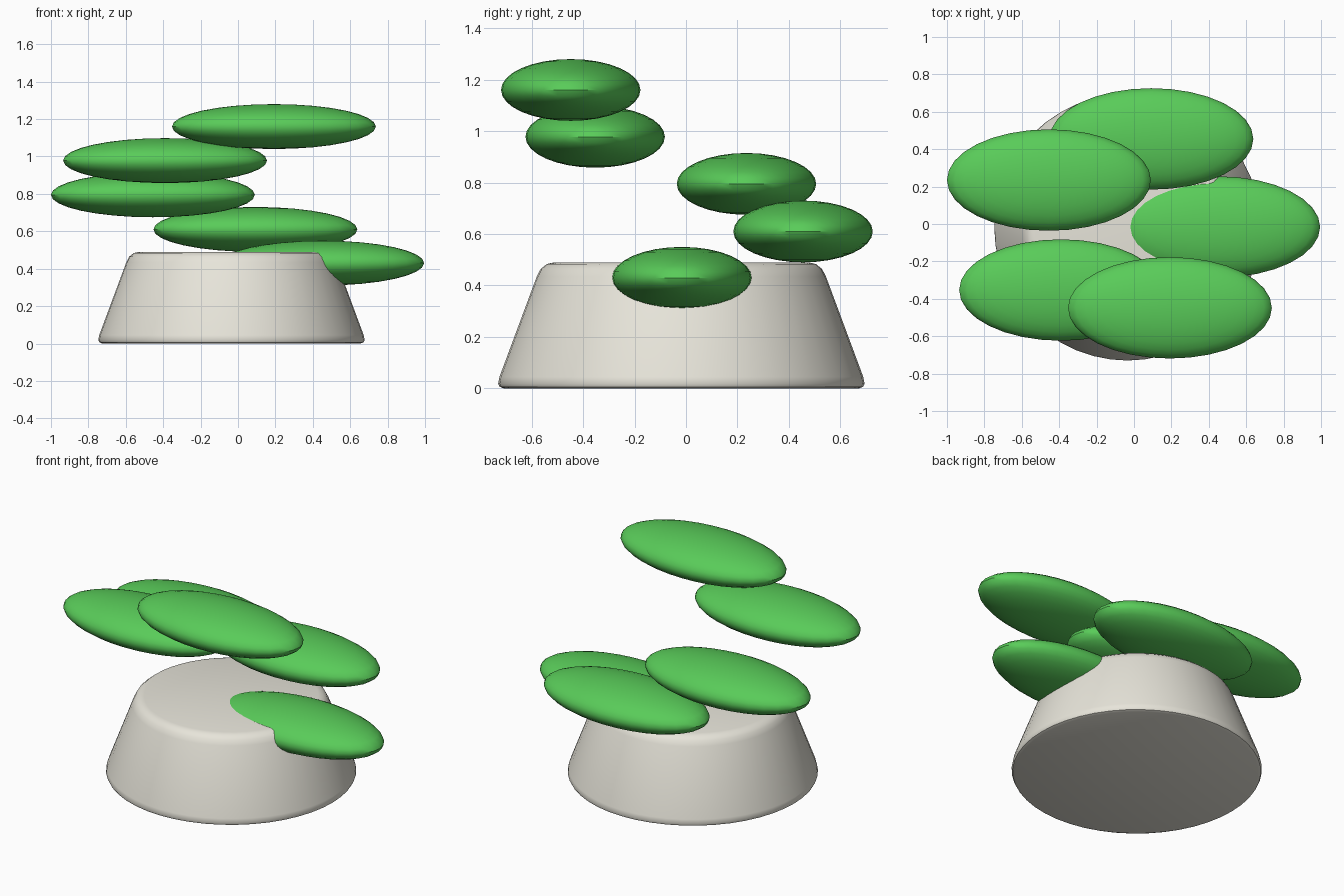
import bpy, bmesh, math

cube = bpy.data.objects.get("Cube")
if cube:
    bpy.data.objects.remove(cube, do_unlink=True)


def make_material(name, rgb):
    mat = bpy.data.materials.new(name)
    mat.use_nodes = True
    color = (*rgb, 1)
    mat.diffuse_color = color
    mat.node_tree.nodes["Principled BSDF"].inputs["Base Color"].default_value = color
    return mat


def finish(name, bm, mat, location):
    bmesh.ops.recalc_face_normals(bm, faces=bm.faces)
    mesh = bpy.data.meshes.new(name)
    bm.to_mesh(mesh)
    bm.free()
    mesh.materials.append(mat)
    obj = bpy.data.objects.new(name, mesh)
    bpy.context.collection.objects.link(obj)
    obj.location = location
    bpy.ops.object.select_all(action="DESELECT")
    obj.select_set(True)
    bpy.context.view_layer.objects.active = obj
    bpy.ops.object.shade_smooth_by_angle(angle=math.radians(40))
    return obj


stone = make_material("pale stone", (0.8, 0.78, 0.7))
leaf_green = make_material("leaf green", (0.1, 0.6, 0.1))

# Tapered pot with rounded rims, lathed from a profile (radius, height)
profile = [(0, 0), (0.69, 0), (0.706, 0.006), (0.712, 0.018), (0.707, 0.045),
           (0.562, 0.435), (0.547, 0.464), (0.524, 0.483), (0.495, 0.49), (0, 0.49)]
bm = bmesh.new()
verts = [bm.verts.new((r, 0, z)) for r, z in profile]
edges = [bm.edges.new(pair) for pair in zip(verts, verts[1:])]
bmesh.ops.spin(bm, geom=verts + edges, cent=(0, 0, 0), axis=(0, 0, 1),
               angle=math.tau, steps=48, use_duplicate=False)
bmesh.ops.remove_doubles(bm, verts=bm.verts, dist=0.0005)
finish("pot", bm, stone, (-0.035, -0.018, 0))

# Flattened leaves climbing in a spiral, lowest first
centres = [(0.45, -0.016, 0.43), (0.093, 0.455, 0.61), (-0.455, 0.235, 0.795),
           (-0.39, -0.353, 0.978), (0.192, -0.448, 1.16)]
for i, centre in enumerate(centres, 1):
    bm = bmesh.new()
    bmesh.ops.create_uvsphere(bm, u_segments=32, v_segments=16, radius=1)
    bmesh.ops.scale(bm, vec=(0.545, 0.271, 0.12), verts=bm.verts)
    finish(f"leaf_{i}", bm, leaf_green, centre)
